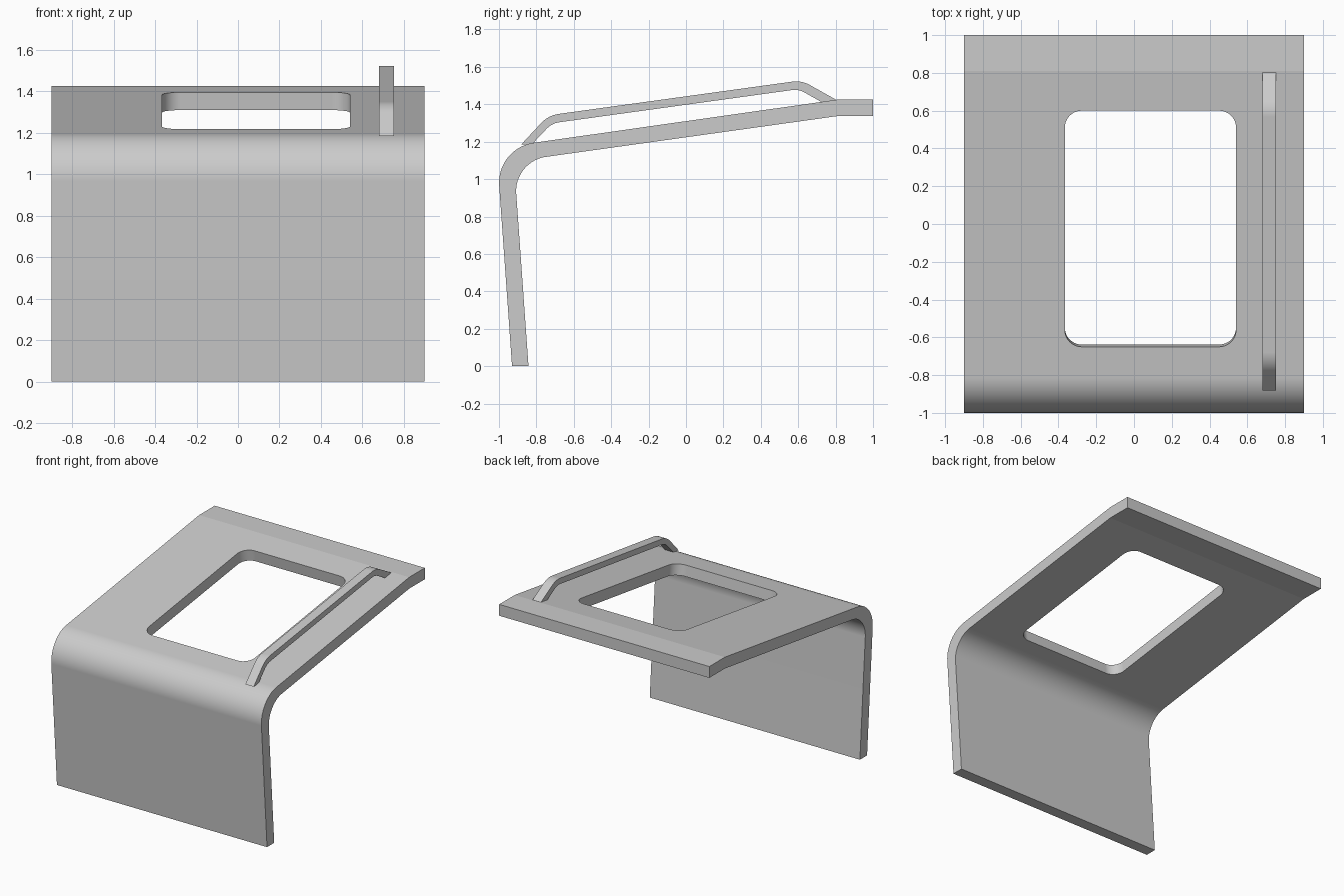
import bpy, bmesh, math
from mathutils import Vector

if "Cube" in bpy.data.objects:
    bpy.data.objects.remove(bpy.data.objects["Cube"])


def rounded(points, segs=24):
    """Outline from (u, v, radius) corners, with each corner filleted."""
    out = []
    n = len(points)
    for i, (u, v, r) in enumerate(points):
        p = Vector((u, v))
        if r == 0:
            out.append(p)
            continue
        d1 = (Vector(points[i - 1][:2]) - p).normalized()
        d2 = (Vector(points[(i + 1) % n][:2]) - p).normalized()
        half = d1.angle(d2) / 2
        start = p + d1 * (r / math.tan(half))
        centre = p + (d1 + d2).normalized() * (r / math.sin(half))
        end = p + d2 * (r / math.tan(half))
        a, b = start - centre, end - centre
        sweep = math.pi - 2 * half
        for k in range(segs + 1):
            t = k / segs
            out.append(centre + (a * math.sin((1 - t) * sweep)
                                 + b * math.sin(t * sweep)) / math.sin(sweep))
    return out


def prism(name, outline, w0, w1, place):
    """Extrude an outline from w0 to w1; place maps (u, v, w) to the world."""
    bm = bmesh.new()
    face = bm.faces.new([bm.verts.new(place(p.x, p.y, w0)) for p in outline])
    res = bmesh.ops.extrude_face_region(bm, geom=[face])
    shift = Vector(place(0, 0, w1)) - Vector(place(0, 0, w0))
    moved = [g for g in res["geom"] if isinstance(g, bmesh.types.BMVert)]
    bmesh.ops.translate(bm, verts=moved, vec=shift)
    bmesh.ops.recalc_face_normals(bm, faces=bm.faces)
    mesh = bpy.data.meshes.new(name)
    bm.to_mesh(mesh)
    bm.free()
    obj = bpy.data.objects.new(name, mesh)
    bpy.context.collection.objects.link(obj)
    return obj


def select(obj):
    bpy.ops.object.select_all(action='DESELECT')
    obj.select_set(True)
    bpy.context.view_layer.objects.active = obj


def smooth(obj):
    select(obj)
    bpy.ops.object.shade_smooth_by_angle(angle=math.radians(6))
    obj.modifiers.new("normals", 'WEIGHTED_NORMAL').keep_sharp = True


def side(u, v, w):
    return (w, u, v)


# Bent shell: leaning front wall, rounded bend, sloping roof, level rear lip
shell = prism("bent_shell", rounded([
    (-0.93, 0, 0), (-1.013, 1.166, 0.215), (0.81, 1.425, 0), (1, 1.425, 0),
    (1, 1.337, 0), (0.81, 1.337, 0), (-0.92, 1.095, 0.185), (-0.842, 0, 0),
]), -0.9, 0.9, side)

# Roof opening, cut square to the slope
slope = math.atan(0.142)
c, s = math.cos(slope), math.sin(slope)


def on_roof(u, v, w):
    return (u, -0.025 + v * c - w * s, 1.306 + v * s + w * c)


h = 0.625 / c
cutter = prism("opening_cutter", rounded([
    (-0.366, -h, 0.09), (0.54, -h, 0.09), (0.54, h, 0.09), (-0.366, h, 0.09),
]), -0.2, 0.2, on_roof)
cutter.hide_render = True
cut = shell.modifiers.new("opening", 'BOOLEAN')
cut.operation = 'DIFFERENCE'
cut.solver = 'EXACT'
cut.object = cutter
select(shell)
bpy.ops.object.modifier_apply(modifier=cut.name)
bpy.data.objects.remove(cutter)
smooth(shell)

# Roof rail: thin bent strip with both feet resting on the roof
rail = prism("roof_rail", rounded([
    (-0.882, 1.184, 0), (-0.736, 1.341, 0.16), (0.618, 1.528, 0.15),
    (0.803, 1.424, 0), (0.73, 1.409, 0), (0.602, 1.481, 0.105),
    (-0.717, 1.2985, 0.115), (-0.824, 1.186, 0),
]), 0.681, 0.752, side)
smooth(rail)
